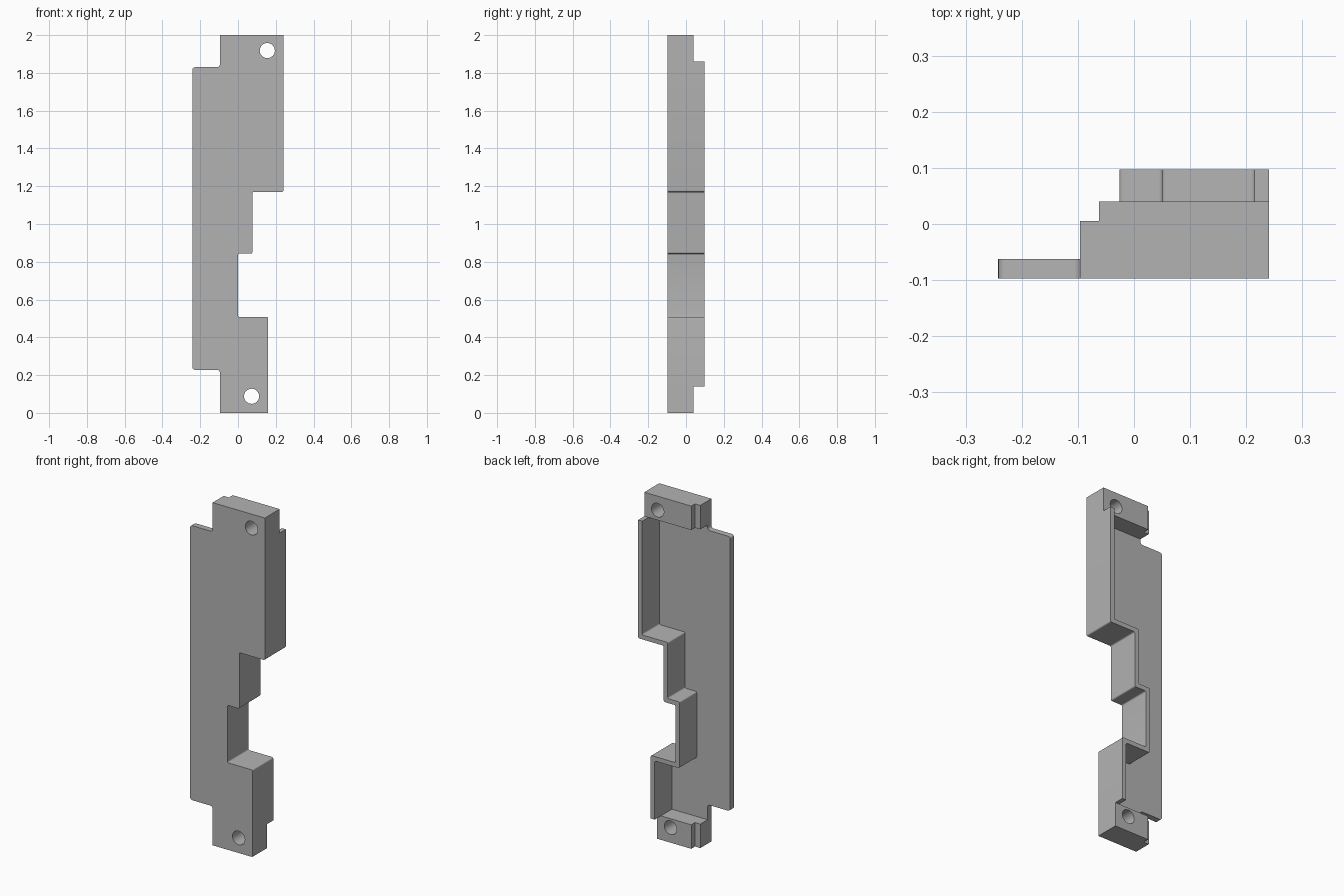
import bpy
import math
from mathutils import Vector

cube = bpy.data.objects.get("Cube")
if cube:
    bpy.data.objects.remove(cube, do_unlink=True)

# One grey for the whole bracket
grey = bpy.data.materials.new("plain grey")
grey.diffuse_color = (0.45, 0.45, 0.45, 1)
grey.use_nodes = True
grey.node_tree.nodes["Principled BSDF"].inputs["Base Color"].default_value = grey.diffuse_color

FRONT, PLATE_BACK, BACK = -0.097, -0.062, 0.097
BLOCK_BACK, STEP_BACK = 0.04, 0.005
LOW, HIGH = 0.14, 1.86          # where the end blocks meet the plate
WALL = 0.026
EDGE = -0.096                   # left side of the end blocks


def rounded(points, steps=5):
    """Replace each (a, b, radius) corner of a closed outline by an arc."""
    result = []
    for i, (a, b, r) in enumerate(points):
        p = Vector((a, b))
        if not r:
            result.append(p)
            continue
        before = (Vector(points[i - 1][:2]) - p).normalized()
        after = (Vector(points[(i + 1) % len(points)][:2]) - p).normalized()
        centre = p + (before + after) * r
        for k in range(steps + 1):
            t = math.pi / 2 * k / steps
            result.append(centre - after * r * math.cos(t) - before * r * math.sin(t))
    return result


def prism(name, outline, start, end, axis="y"):
    """Extrude an outline: (x, z) along y, or (x, y) along z."""
    n = len(outline)
    area = sum(outline[i - 1].cross(outline[i]) for i in range(n))
    if (area > 0) == (axis == "y"):
        outline = outline[::-1]
    place = (lambda p, d: (p.x, d, p.y)) if axis == "y" else (lambda p, d: (p.x, p.y, d))
    verts = [place(p, d) for d in (start, end) for p in outline]
    faces = [list(range(n))[::-1], list(range(n, 2 * n))]
    faces += [(i, (i + 1) % n, n + (i + 1) % n, n + i) for i in range(n)]
    mesh = bpy.data.meshes.new(name)
    mesh.from_pydata(verts, [], faces)
    mesh.materials.append(grey)
    obj = bpy.data.objects.new(name, mesh)
    bpy.context.collection.objects.link(obj)
    return obj


def finish(obj):
    bpy.ops.object.select_all(action="DESELECT")
    obj.select_set(True)
    bpy.context.view_layer.objects.active = obj
    bpy.ops.object.shade_smooth_by_angle(angle=math.radians(30))


# Stepped right-hand edge, from bottom to top
R = 0.008
steps = [(0.16, LOW, 0), (0.16, 0.508, R), (0.0, 0.508, R), (0.0, 0.843, R),
         (0.076, 0.843, R), (0.076, 1.17, R), (0.241, 1.17, R), (0.241, HIGH, 0)]

# Front plate with rounded side flange
flange = [(EDGE, HIGH, 0), (EDGE, 1.83, 0.015), (-0.242, 1.83, 0.015),
          (-0.242, 0.228, 0.015), (EDGE, 0.228, 0.015), (EDGE, LOW, 0)]
finish(prism("front_plate", rounded(steps + flange), FRONT, PLATE_BACK))

# Stepped wall standing on the plate's edge
z_shift = [0, -1, -1, 1, 1, 1, 1, 0]
inner = [(x - WALL, z + s * WALL, r) for (x, z, r), s in zip(steps, z_shift)]
finish(prism("stepped_wall", rounded(steps + inner[::-1]), PLATE_BACK, BACK))


# End blocks with a stepped back corner and a screw hole
def end_block(name, right, bottom, top, hole_x, hole_z):
    section = [(EDGE, FRONT), (right, FRONT), (right, BLOCK_BACK),
               (-0.062, BLOCK_BACK), (-0.062, STEP_BACK), (EDGE, STEP_BACK)]
    block = prism(name, [Vector(p) for p in section], bottom, top, "z")
    circle = [Vector((hole_x + 0.04 * math.cos(a), hole_z + 0.04 * math.sin(a)))
              for a in (math.tau * i / 32 for i in range(32))]
    cutter = prism(name + "_hole_cutter", circle, -0.2, 0.2)
    cut = block.modifiers.new("screw_hole", "BOOLEAN")
    cut.operation = "DIFFERENCE"
    cut.solver = "EXACT"
    cut.object = cutter
    bpy.context.view_layer.objects.active = block
    bpy.ops.object.modifier_apply(modifier=cut.name)
    bpy.data.objects.remove(cutter, do_unlink=True)
    finish(block)


end_block("top_block", 0.241, HIGH, 2.0, 0.155, 1.918)
end_block("bottom_block", 0.16, 0.0, LOW, 0.072, 0.088)
